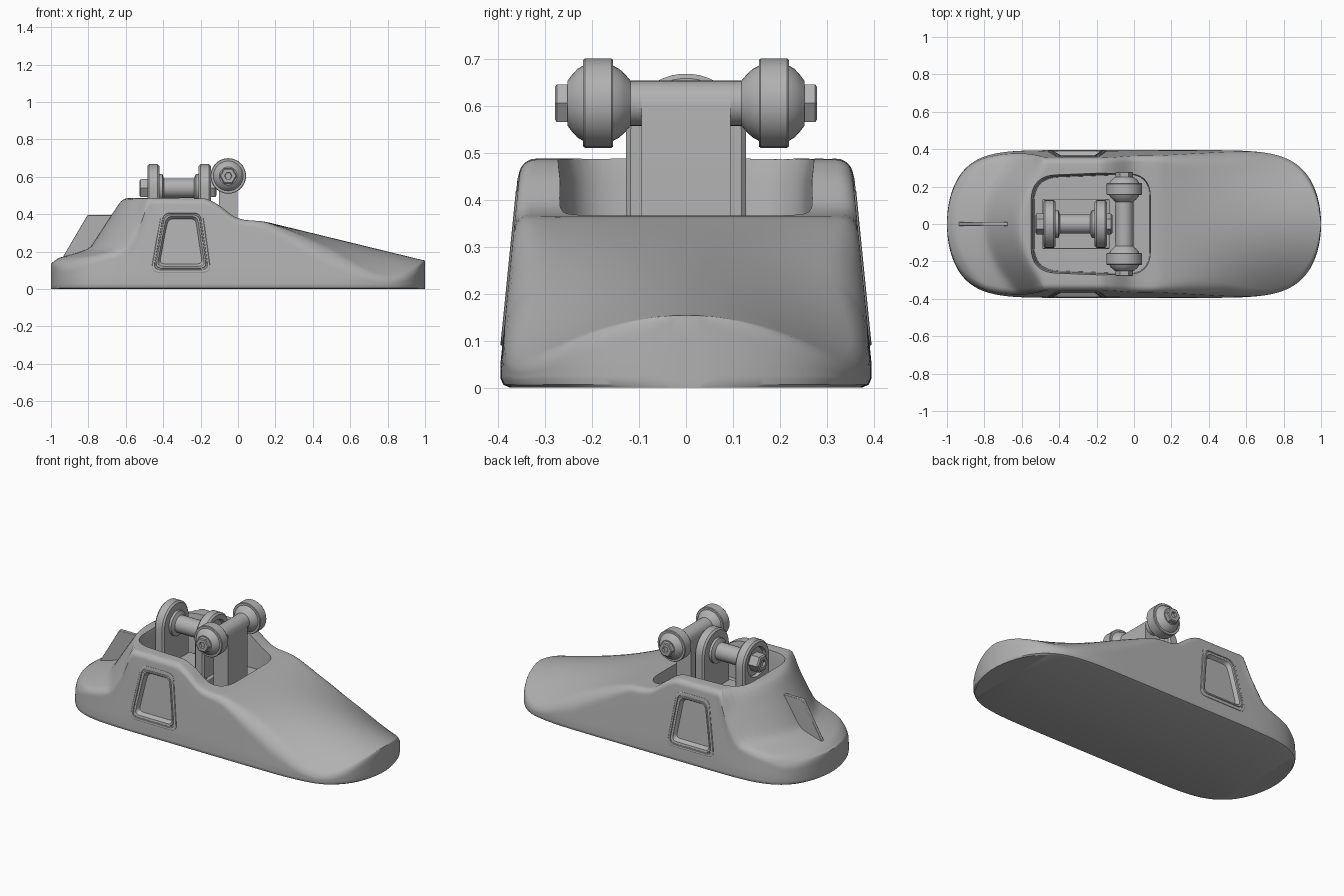
import bpy
import bmesh
from math import sin, cos, tan, pi, sqrt
from mathutils import Vector

cube = bpy.data.objects.get("Cube")
if cube:
    bpy.data.objects.remove(cube, do_unlink=True)

GREY = (0.44, 0.44, 0.44, 1)
grey = bpy.data.materials.new("plain grey")
grey.use_nodes = True
grey.diffuse_color = GREY
shader = next(n for n in grey.node_tree.nodes if n.type == "BSDF_PRINCIPLED")
shader.inputs["Base Color"].default_value = GREY
shader.inputs["Roughness"].default_value = 0.6


def loft(name, rings, bevel=0, angle=0.6):
    """Skin a row of equal closed rings and cap both ends."""
    bm = bmesh.new()
    loops = [[bm.verts.new(p) for p in ring] for ring in rings]
    n = len(loops[0])
    for a, b in zip(loops, loops[1:]):
        for i in range(n):
            j = (i + 1) % n
            bm.faces.new((a[i], a[j], b[j], b[i]))
    bm.faces.new(loops[0])
    bm.faces.new(loops[-1])
    bmesh.ops.recalc_face_normals(bm, faces=bm.faces)
    mesh = bpy.data.meshes.new(name)
    bm.to_mesh(mesh)
    bm.free()
    mesh.materials.append(grey)
    obj = bpy.data.objects.new(name, mesh)
    bpy.context.collection.objects.link(obj)
    if bevel:
        mod = obj.modifiers.new("soft edges", "BEVEL")
        mod.width = bevel
        mod.segments = 2
    smooth(obj, angle)
    return obj


def smooth(obj, angle=0.6):
    bpy.ops.object.select_all(action="DESELECT")
    obj.select_set(True)
    bpy.context.view_layer.objects.active = obj
    bpy.ops.object.shade_smooth_by_angle(angle=angle)


def lathe(name, profile, place, sides=32):
    """Turn (radius, distance) pairs; place maps (distance, u, v) to space."""
    turn = [2 * pi * i / sides for i in range(sides)]
    return loft(name, [[place(t, r * cos(a), r * sin(a)) for a in turn]
                       for r, t in profile])


def round_poly(points, radius, steps=6):
    """Round the corners of a flat polygon."""
    out = []
    pts = [Vector(p) for p in points]
    for i, p in enumerate(pts):
        a = p + (pts[i - 1] - p).normalized() * radius
        b = p + (pts[(i + 1) % len(pts)] - p).normalized() * radius
        for k in range(steps + 1):
            t = k / steps
            out.append(a * (1 - t) ** 2 + p * 2 * t * (1 - t) + b * t * t)
    return out


def cut(obj, cutter):
    mod = obj.modifiers.new("cut", "BOOLEAN")
    mod.operation = "DIFFERENCE"
    mod.solver = "EXACT"
    mod.object = cutter
    bpy.ops.object.select_all(action="DESELECT")
    bpy.context.view_layer.objects.active = obj
    obj.select_set(True)
    bpy.ops.object.modifier_apply(modifier="cut")
    bpy.data.objects.remove(cutter, do_unlink=True)


# Foot shell: ridge line, plan outline and cross-sections
RIDGE = [(-1.08, .09), (-1, .135), (-.965, .165), (-.84, .2), (-.79, .22),
         (-.625, .475), (-.6, .487), (-.17, .485), (-.11, .455), (-.02, .385),
         (.03, .37), (.14, .362), (1, .152)]
SLANT = .1


def ridge_at(x):
    if x <= RIDGE[0][0]:
        return RIDGE[0][1]
    for (x0, z0), (x1, z1) in zip(RIDGE, RIDGE[1:]):
        if x <= x1:
            return z0 + (z1 - z0) * (x - x0) / (x1 - x0)
    return RIDGE[-1][1]


def step(t):
    t = min(max(t, 0), 1)
    return t * t * (3 - 2 * t)


def top(x, y):
    """Height of the upper skin: bowed heel steps, crowned toe."""
    xe = x - 1.3 * step((-.3 - x) / .25) * y * y
    ridge = sum(ridge_at(xe + d * .009) for d in range(-2, 3)) / 5
    return ridge - 1.2 * step((x - .1) / .8) * y * y


def section(x):
    w = .395 * sqrt(1 - abs(x) ** (7.5 if x > 0 else 8))
    hs = top(x, w)
    toe = step((x - .05) / .3) * (1 - step((x - .6) / .35))
    r = min(.036 + .04 * toe, .4 * w, .4 * hs)
    foot = min(.02, .3 * w, .3 * hs)
    half = [(w - foot, 0), (w - foot * .3, foot * .3), (w, foot)]

    def side(z):
        return w - min(SLANT * max(z - .05, 0), .3 * w)
    lo = foot + .005
    for k in range(6):
        z = lo + (hs - r - lo) * k / 5
        half.append((side(z), z))
    edge = side(hs - r)
    for k in range(1, 7):
        a = pi / 2 * k / 6
        y = edge - r + r * cos(a)
        half.append((y, top(x, y) - r + r * sin(a)))
    for k in range(1, 11):
        y = (edge - r) * (1 - k / 10)
        half.append((y, top(x, y)))
    other = [(-y, z) for y, z in reversed(half[:-1])]
    return [(x, y, z) for y, z in half + other]


N = 180
LIMIT = .484 * pi
shell = loft("foot_shell", [section(sin(LIMIT * (2 * i / N - 1)) / sin(LIMIT) * .9988)
                            for i in range(N + 1)])

# Ankle opening
OPENING = round_poly([(-.54, -.25), (.09, -.275), (.09, .275), (-.54, .25)], .13, 8)
FLOOR = .25
cut(shell, loft("opening_cutter", [[((p.x + .2) * s - .2, p.y * s, z) for p in OPENING]
                                   for z, s in ((FLOOR, .98), (.44, 1), (.5, 1.04), (.7, 1.04))]))


# Side windows: recessed pocket with a thin frame
def window_ring(side, grow, depth):
    pts = round_poly([(-.46 - grow, .095 - grow), (-.15 + grow, .095 - grow),
                      (-.195 + grow * .8, .415 + grow), (-.405 - grow * .8, .415 + grow)],
                     .04 + grow * .3)
    return [(p.x, side * (.395 - SLANT * (p.y - .05) + depth), p.y) for p in pts]


for side, word in ((-1, "right"), (1, "left")):
    cut(shell, loft("window_cutter", [window_ring(side, -.012, d) for d in (-.08, .06)]))
    loft(word + "_window_frame", [window_ring(side, g, d) for g, d in (
        (.006, -.02), (.006, .002), (.003, .004), (-.008, .004), (-.01, -.001),
        (-.016, -.001), (-.018, .003), (-.027, .002), (-.07, -.07))], angle=.4)
smooth(shell, .5)

# Heel fin
FIN = [(-.955, .14), (-.805, .395), (-.66, .395), (-.66, .15)]
loft("heel_fin", [[(x, y, z) for x, z in FIN] for y in (-.011, .011)], .003)


# Rear axle, running front to back between two lugs
AXLE_Z = .54


def along_x(t, u, v):
    return (t, u, AXLE_Z + v)


def lug_ring(r, x, arch):
    ring = []
    drop = AXLE_Z - FLOOR + .01
    for i in range(40):
        a = 2 * pi * (i + .5) / 40
        c, s = cos(a), sin(a)
        if not arch or s > 0:
            y, z = r * c, r * s
        elif abs(c) > abs(s):
            y, z = (r if c > 0 else -r), -drop * abs(tan(a))
        else:
            y, z = r * c / abs(s), -drop
        ring.append(along_x(x, y, z))
    return ring


for name, inner, outer in (("rear_lug", -.42, -.485), ("front_lug", -.21, -.145)):
    way = 1 if outer > inner else -1
    loft(name, [lug_ring(.118, inner, True), lug_ring(.128, inner + way * .01, True),
                lug_ring(.128, outer - way * .01, True), lug_ring(.118, outer, True),
                lug_ring(.09, outer, False), lug_ring(.085, outer - way * .02, False)])
lathe("rear_axle", [(.075, -.43), (.075, -.405), (.052, -.395), (.052, -.235),
                    (.075, -.225), (.075, -.2)], along_x)
lathe("rear_axle_nut", [(.055, -.46), (.055, -.52), (.045, -.527), (.025, -.527),
                        (.022, -.515)], along_x, 6)
lathe("front_axle_nut", [(.055, -.17), (.055, -.122), (.045, -.115)], along_x, 6)


def box(name, x0, x1, y, z0, z1, bevel):
    loft(name, [[(x0, -y, z), (x1, -y, z), (x1, y, z), (x0, y, z)] for z in (z0, z1)], bevel)


box("lug_base", -.49, -.13, .133, FLOOR - .01, .31, .006)
for x in (-.475, -.145):
    for y in (-.115, .115):
        lathe("base_bolt", [(.01, .3), (.01, .316)],
              lambda t, u, v, x=x, y=y: (x + u, y + v, t), 12)

# Cross axle on its post
CROSS_X, CROSS_Z = -.052, .605
POST = [(-.05, FLOOR - .01), (.05, FLOOR - .01)] + [
    (.05 * cos(pi * i / 12), CROSS_Z - .005 + .045 * sin(pi * i / 12)) for i in range(13)]
loft("axle_post", [[(CROSS_X + x, y, z) for x, z in POST] for y in (-.095, .095)])
lathe("cross_axle", [(.043, -.127), (.048, -.122), (.048, .122), (.043, .127)],
      lambda t, u, v: (CROSS_X + u, t, CROSS_Z + v))

# Ball joints with collars and hex nuts at both ends
BALL = [(.048, .118), (.062, .13), (.073, .142), (.08, .155), (.092, .155), (.095, .159),
        (.095, .215), (.092, .219), (.08, .219), (.073, .231), (.06, .243), (.048, .252)]
for side, word in ((-1, "right"), (1, "left")):
    def along_y(t, u, v, side=side):
        return (CROSS_X + u, side * t, CROSS_Z + v)
    lathe(word + "_ball_joint", BALL, along_y)
    lathe(word + "_hex_nut", [(.046, .245), (.046, .275), (.04, .279), (.02, .279),
                              (.018, .265)], along_y, 6)
